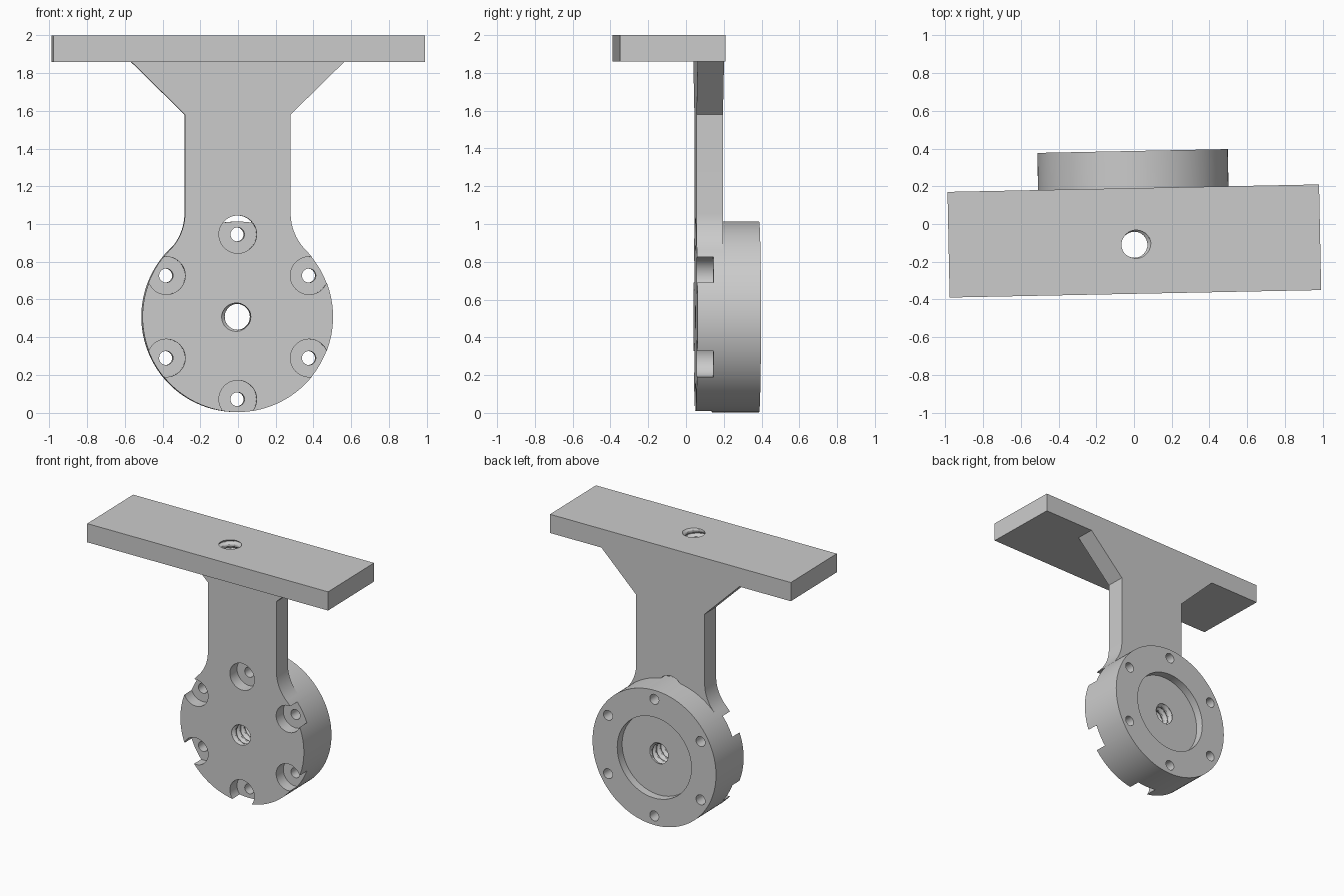
import bpy, bmesh, math
from math import sin, cos, pi, radians

if "Cube" in bpy.data.objects:
    bpy.data.objects.remove(bpy.data.objects["Cube"])

FRONT, NECK_BACK, DISC_BACK = 0.05, 0.19, 0.387
DISC_Z, DISC_R = 0.508, 0.505


def make(name, bm):
    bmesh.ops.recalc_face_normals(bm, faces=bm.faces)
    me = bpy.data.meshes.new(name)
    bm.to_mesh(me)
    bm.free()
    ob = bpy.data.objects.new(name, me)
    bpy.context.collection.objects.link(ob)
    return ob


def turned(name, a, b, radius, u, v, along_y=True, n=48, steps=1):
    """Round solid from a to b along y (u=x, v=z) or z (u=x, v=y); radius may be a function."""
    r = radius if callable(radius) else (lambda t, ang: radius)
    bm = bmesh.new()
    rings = []
    for i in range(steps + 1):
        t = a + (b - a) * i / steps
        ring = []
        for k in range(n):
            ang = 2 * pi * k / n
            p, q = u + r(t, ang) * cos(ang), v + r(t, ang) * sin(ang)
            ring.append(bm.verts.new((p, t, q) if along_y else (p, q, t)))
        rings.append(ring)
    for lo, hi in zip(rings, rings[1:]):
        for k in range(n):
            j = (k + 1) % n
            bm.faces.new((lo[k], lo[j], hi[j], hi[k]))
    bm.faces.new(rings[0])
    bm.faces.new(rings[-1])
    return make(name, bm)


def thread(t, ang):
    """Helical V groove in a tapped hole."""
    phase = (t / 0.052 + ang / (2 * pi)) % 1
    return 0.069 + 0.02 * max(0, 1 - abs(phase - 0.5) / 0.35)


def combine(ob, other, op):
    mod = ob.modifiers.new(op, 'BOOLEAN')
    mod.operation, mod.solver, mod.object = op, 'EXACT', other
    bpy.context.view_layer.objects.active = ob
    bpy.ops.object.modifier_apply(modifier=mod.name)
    bpy.data.objects.remove(other)


# Mounting plate
bm = bmesh.new()
bmesh.ops.create_cube(bm, size=1)
for v in bm.verts:
    v.co = (v.co.x * 1.97, v.co.y * 0.56 - 0.09, v.co.z * 0.14 + 1.93)
plate = make("top_plate", bm)
combine(plate, turned("plate_tap", 1.83, 2.03, thread, 0, -0.11, False, 32, 40), 'DIFFERENCE')

# Neck: flared top, fillets blending tangentially into the disc
fr = 0.28
half = [(0.565, 1.86), (0.28, 1.58)]
for i in range(13):
    a = pi + radians(44.6) * i / 12
    half.append((0.28 + fr + fr * cos(a), 1.058 + fr * sin(a)))
half.append((0.25, 0.65))
outline = half + [(-x, z) for x, z in reversed(half)]
bm = bmesh.new()
face = bm.faces.new([bm.verts.new((x, FRONT, z)) for x, z in outline])
ext = bmesh.ops.extrude_face_region(bm, geom=[face])['geom']
bmesh.ops.translate(bm, verts=[g for g in ext if isinstance(g, bmesh.types.BMVert)],
                    vec=(0, NECK_BACK - FRONT, 0))
body = make("bracket", bm)

# The top screw pocket passes right through the neck above the disc
combine(body, turned("neck_pocket", 0, 0.25, 0.1, 0, DISC_Z + 0.437), 'DIFFERENCE')

# Disc
combine(body, turned("disc", FRONT, DISC_BACK, DISC_R, 0, DISC_Z, n=128), 'UNION')

# Round recess in the back and tapped centre hole
combine(body, turned("recess", DISC_BACK - 0.06, 0.45, 0.303, 0, DISC_Z, n=96), 'DIFFERENCE')
combine(body, turned("disc_tap", 0.02, 0.36, thread, 0, DISC_Z, True, 32, 64), 'DIFFERENCE')

# Six counterbored screw holes
for k in range(6):
    a = pi / 2 + k * pi / 3
    x, z = 0.437 * cos(a), DISC_Z + 0.437 * sin(a)
    combine(body, turned("pocket", 0, 0.137, 0.1, x, z), 'DIFFERENCE')
    combine(body, turned("screw_hole", 0, 0.45, 0.037, x, z, n=32), 'DIFFERENCE')

# Smooth shading and the slight turn of the whole part
for ob in (plate, body):
    ob.rotation_euler.z = radians(1.15)
    bpy.ops.object.select_all(action='DESELECT')
    ob.select_set(True)
    bpy.context.view_layer.objects.active = ob
    bpy.ops.object.shade_smooth_by_angle(angle=radians(30))
